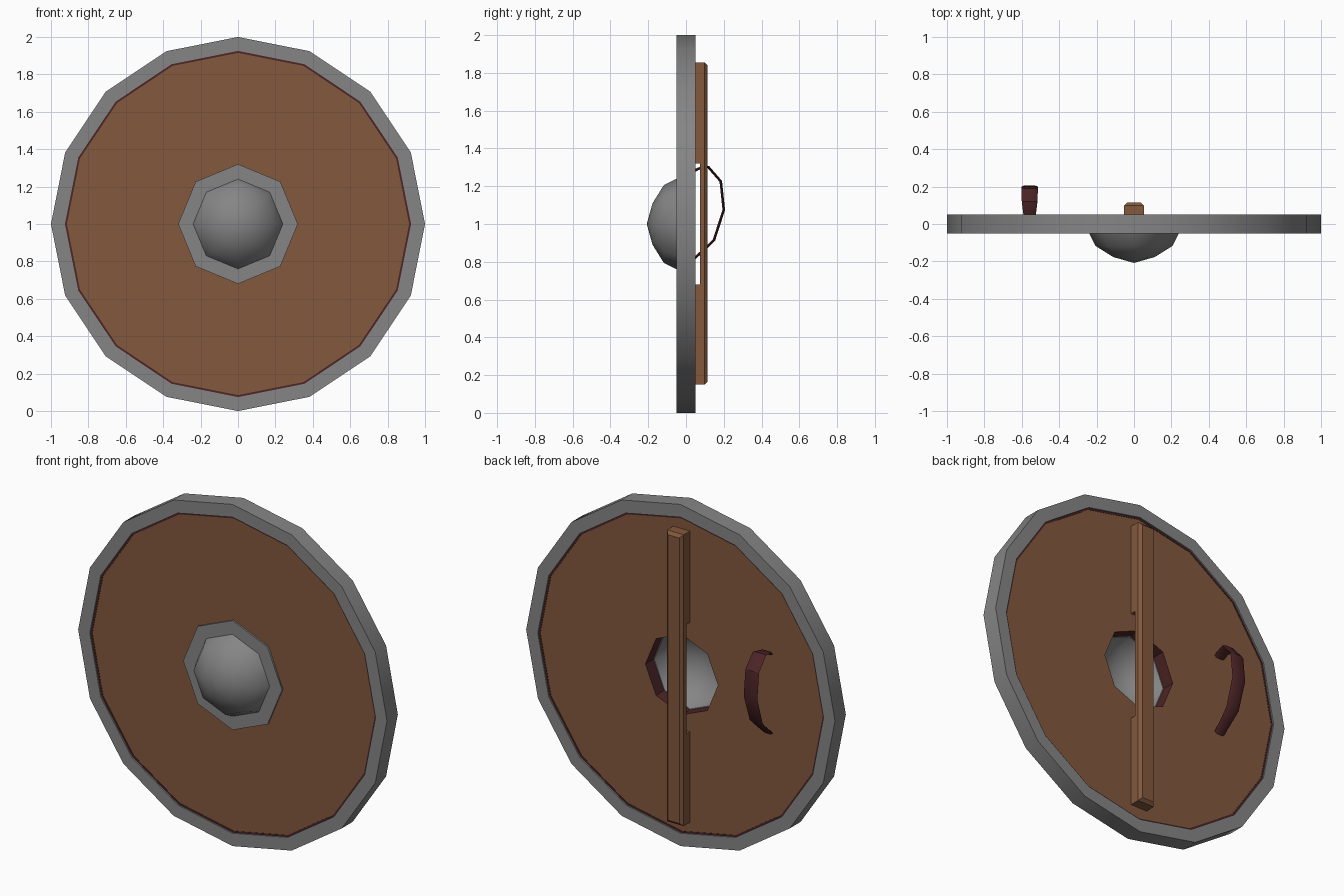
import bpy, bmesh, math
from mathutils import Vector

if "Cube" in bpy.data.objects:
    bpy.data.objects.remove(bpy.data.objects["Cube"])


def material(name, rgb):
    m = bpy.data.materials.new(name)
    m.diffuse_color = (*rgb, 1)
    m.use_nodes = True
    m.node_tree.nodes["Principled BSDF"].inputs["Base Color"].default_value = m.diffuse_color
    return m


STEEL = material("grey_steel", (0.235, 0.235, 0.235))
WOOD = material("brown_wood", (0.225, 0.098, 0.046))
LEATHER = material("dark_red_leather", (0.075, 0.018, 0.020))


def finish(name, bm, mats, angle=None):
    bmesh.ops.remove_doubles(bm, verts=bm.verts, dist=1e-5)
    bmesh.ops.recalc_face_normals(bm, faces=bm.faces)
    me = bpy.data.meshes.new(name)
    bm.to_mesh(me)
    bm.free()
    for m in mats:
        me.materials.append(m)
    ob = bpy.data.objects.new(name, me)
    bpy.context.collection.objects.link(ob)
    if angle:
        bpy.ops.object.select_all(action='DESELECT')
        ob.select_set(True)
        bpy.context.view_layer.objects.active = ob
        bpy.ops.object.shade_smooth_by_angle(angle=math.radians(angle))
    return ob


def lathe(profile, n, hole=0.0):
    """Spin a closed (radius, y) profile about the shield axis.
    Points at the hole radius follow an octagon even when n is 16."""
    bm = bmesh.new()
    rings = []
    for i in range(n):
        a = 2 * math.pi * i / n
        ring = []
        for r, y in profile:
            if r == hole and i % 2:
                r *= math.cos(math.pi / 8)
            ring.append(bm.verts.new((r * math.sin(a), y, 1 + r * math.cos(a))))
        rings.append(ring)
    k = len(profile)
    for i in range(n):
        a, b = rings[i], rings[(i + 1) % n]
        for j in range(k):
            if profile[j][0] == 0 and profile[(j + 1) % k][0] == 0:
                continue
            quad = (a[j], a[(j + 1) % k], b[(j + 1) % k], b[j])
            bm.faces.new(quad)
    # collapse the points on the axis
    bmesh.ops.remove_doubles(bm, verts=bm.verts, dist=1e-5)
    return bm


def band(r0, r1, y):
    return [(r0, -y), (r0, y), (r1, y), (r1, -y)]


# steel rim
finish("rim", lathe(band(0.925, 1.0, 0.05), 16), [STEEL], 30)

# wooden board with an octagonal, leather-lined hole
bm = lathe(band(0.235, 0.93, 0.04), 16, hole=0.235)
for f in bm.faces:
    c = f.calc_center_median() - Vector((0, 0, 1))
    if abs(c.y) < 0.01 and c.length < 0.4:
        f.material_index = 1
finish("board", bm, [WOOD, LEATHER])

# thin leather edging just inside the rim
finish("leather_edging", lathe(band(0.915, 0.932, 0.042), 16), [LEATHER])

# domed steel boss with its flange, hollow behind
boss = [(0.32, -0.035), (0.32, -0.05), (0.24, -0.05), (0.205, -0.118),
        (0.11, -0.177), (0, -0.208), (0, -0.198), (0.105, -0.168),
        (0.195, -0.112), (0.23, -0.035)]
finish("boss", lathe(boss, 8), [STEEL], 50)

# wooden grip bar, notched behind the boss, chamfered on its back
bar = [(0.03, 0.15), (0.115, 0.15), (0.115, 1.855), (0.03, 1.855),
       (0.03, 1.32), (0.073, 1.32), (0.073, 0.68), (0.03, 0.68)]
bm = bmesh.new()
face = bm.faces.new([bm.verts.new((-0.054, y, z)) for y, z in bar])
ext = bmesh.ops.extrude_face_region(bm, geom=[face], use_keep_orig=True)
moved = [g for g in ext["geom"] if isinstance(g, bmesh.types.BMVert)]
bmesh.ops.translate(bm, verts=moved, vec=(0.108, 0, 0))
bmesh.ops.recalc_face_normals(bm, faces=bm.faces)
back = [e for e in bm.edges if all(v.co.y > 0.114 for v in e.verts)]
bmesh.ops.bevel(bm, geom=back, offset=0.017, segments=1, affect='EDGES')
finish("grip_bar", bm, [WOOD])

# leather arm strap swept along a bowed path
path = [Vector((0, y, z)) for y, z in (
    (0.03, 1.272), (0.065, 1.293), (0.118, 1.302), (0.184, 1.226), (0.200, 1.075),
    (0.148, 0.915), (0.100, 0.868), (0.03, 0.805))]
half_widths = (0.032, 0.035, 0.042, 0.044, 0.044, 0.042, 0.037, 0.032)
section = [(-1, 0), (-0.6, 0.007), (0.6, 0.007), (1, 0), (0.6, -0.007), (-0.6, -0.007)]
bm = bmesh.new()
rings = []
for i, (p, w) in enumerate(zip(path, half_widths)):
    t = (path[min(i + 1, len(path) - 1)] - path[max(i - 1, 0)]).normalized()
    nrm = Vector((0, -t.z, t.y))
    rings.append([bm.verts.new(p + nrm * h + Vector((-0.558 + s * w, 0, 0)))
                  for s, h in section])
for a, b in zip(rings, rings[1:]):
    for j in range(6):
        bm.faces.new((a[j], a[(j + 1) % 6], b[(j + 1) % 6], b[j]))
bm.faces.new(rings[0])
bm.faces.new(rings[-1])
finish("arm_strap", bm, [LEATHER], 30)
